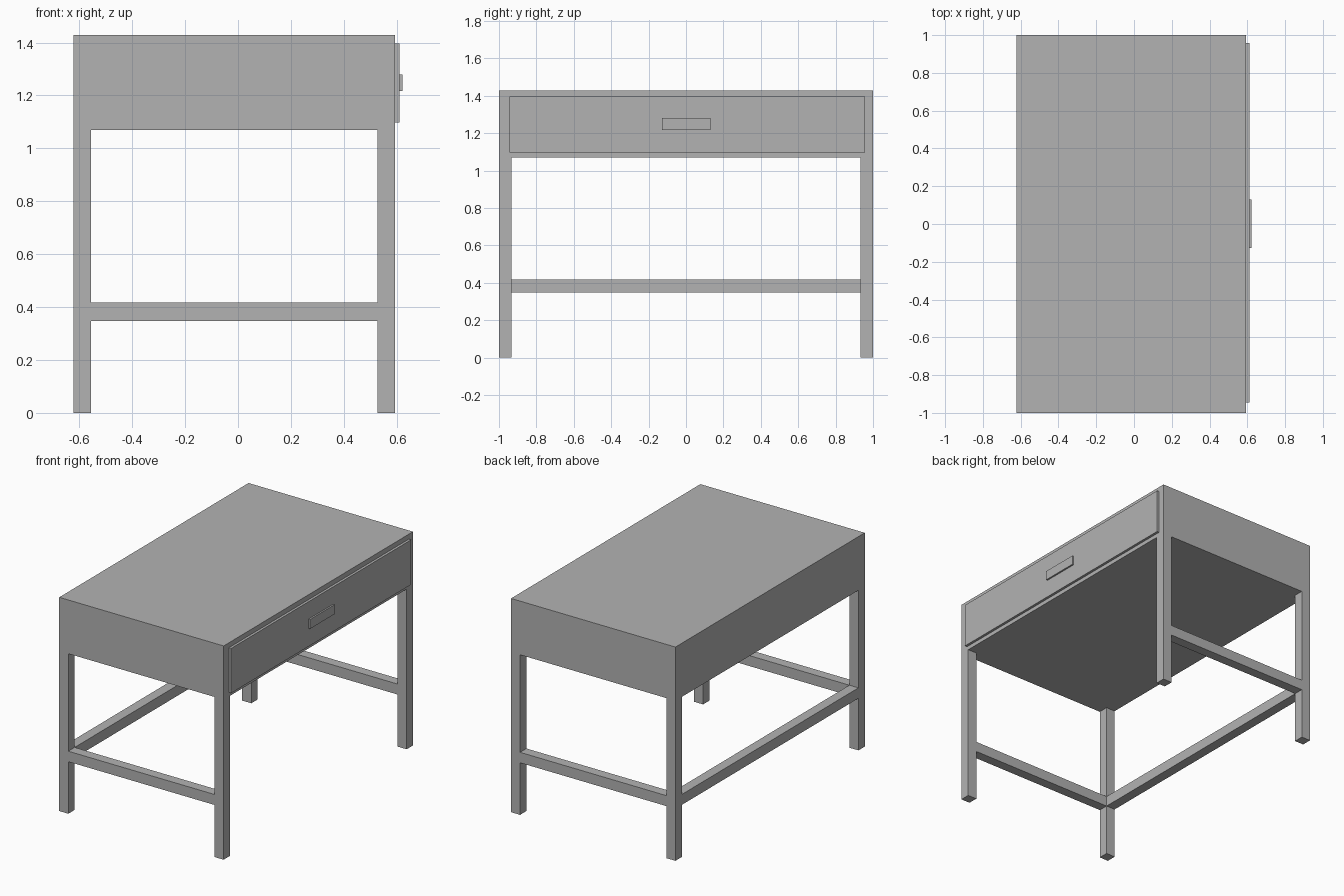
import bpy
import bmesh
from mathutils import Matrix, Vector

cube = bpy.data.objects.get("Cube")
if cube:
    bpy.data.objects.remove(cube, do_unlink=True)

grey = bpy.data.materials.new("plain grey")
grey.use_nodes = True
colour = (0.448, 0.448, 0.448, 1)
grey.diffuse_color = colour
grey.node_tree.nodes["Principled BSDF"].inputs["Base Color"].default_value = colour


def box(name, x, y, z):
    """Add a box spanning the given (low, high) range on each axis."""
    lo, hi = (Vector(c) for c in zip(x, y, z))
    bm = bmesh.new()
    bmesh.ops.create_cube(bm, size=1, matrix=Matrix.Diagonal((*(hi - lo), 1)))
    mesh = bpy.data.meshes.new(name)
    bm.to_mesh(mesh)
    bm.free()
    mesh.materials.append(grey)
    obj = bpy.data.objects.new(name, mesh)
    obj.location = (lo + hi) / 2
    bpy.context.collection.objects.link(obj)
    return obj


LEFT, RIGHT = -0.622, 0.594     # body extent in x
LEG = 0.067                     # leg and rail thickness
BOTTOM, TOP = 1.07, 1.429       # body extent in z
RAIL_Z = (0.348, 0.418)
inner_x = (LEFT + LEG, RIGHT - LEG)

# Closed body with the drawer face and its flat pull
box("table_body", (LEFT, RIGHT), (-1, 1), (BOTTOM, TOP))
box("drawer_front", (RIGHT, 0.611), (-0.945, 0.957), (1.097, 1.396))
box("drawer_handle", (0.611, 0.622), (-0.128, 0.131), (1.217, 1.28))

# Four legs and the two end rails
for end, y in (("front", (-1, -1 + LEG)), ("back", (1 - LEG, 1))):
    box(end + "_rail", inner_x, y, RAIL_Z)
    box(end + "_right_leg", (LEFT, inner_x[0]), y, (0, BOTTOM))
    box(end + "_left_leg", (inner_x[1], RIGHT), y, (0, BOTTOM))

# Long rail on the side opposite the drawer
box("long_rail", (LEFT, inner_x[0]), (-1 + LEG, 1 - LEG), RAIL_Z)
